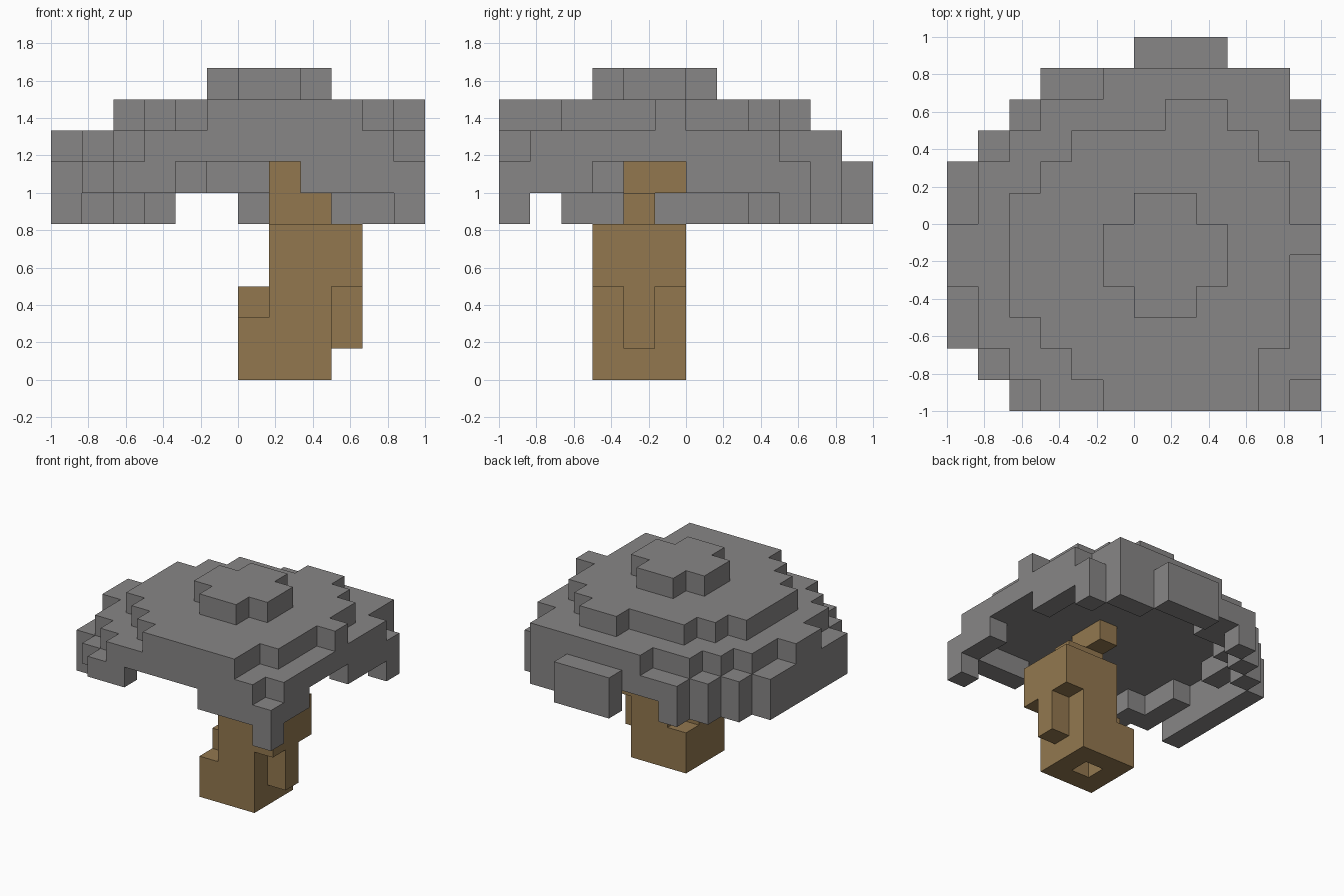
import bpy
import bmesh
from mathutils import Vector

default_cube = bpy.data.objects.get("Cube")
if default_cube:
    bpy.data.objects.remove(default_cube, do_unlink=True)

CELL = 1 / 6
HALF = 6
SIDES = [Vector(v) for v in ((1, 0, 0), (-1, 0, 0), (0, 1, 0),
                             (0, -1, 0), (0, 0, 1), (0, 0, -1))]


def make_material(name, color):
    mat = bpy.data.materials.new(name)
    mat.use_nodes = True
    mat.diffuse_color = color
    shader = mat.node_tree.nodes["Principled BSDF"]
    shader.inputs["Base Color"].default_value = color
    shader.inputs["Roughness"].default_value = 0.9
    return mat


def plan(first_row, spans):
    """Flat outline: one (first column, last column) span per row."""
    return {(column, first_row + row)
            for row, (start, end) in enumerate(spans)
            for column in range(start, end + 1)}


def block(columns, rows):
    return {(c, r) for c in range(columns[0], columns[-1] + 1)
            for r in range(rows[0], rows[-1] + 1)}


def stack(outline, *levels):
    return {(c, r, level) for c, r in outline for level in levels}


def shrink(outline):
    return {(c, r) for c, r in outline
            if {(c + 1, r), (c - 1, r), (c, r + 1), (c, r - 1)} <= outline}


def build(name, cells, occupied, material):
    """Skin the exposed sides of the cells and merge flat regions."""
    bm = bmesh.new()
    for cell in cells:
        center = Vector(cell) + Vector((0.5 - HALF, 0.5 - HALF, 0.5))
        for side in SIDES:
            if tuple(int(a + b) for a, b in zip(cell, side)) in occupied:
                continue
            u = Vector((side.y, side.z, side.x))
            v = side.cross(u)
            corners = [center + (side + a + b) / 2
                       for a, b in ((u, v), (-u, v), (-u, -v), (u, -v))]
            bm.faces.new([bm.verts.new(p * CELL) for p in corners])
    bmesh.ops.remove_doubles(bm, verts=bm.verts, dist=CELL / 100)
    bmesh.ops.dissolve_limit(bm, angle_limit=0.01, verts=bm.verts, edges=bm.edges)
    mesh = bpy.data.meshes.new(name)
    bm.to_mesh(mesh)
    bm.free()
    mesh.materials.append(material)
    obj = bpy.data.objects.new(name, mesh)
    bpy.context.collection.objects.link(obj)
    return obj


# Canopy outlines, from the widest up to the tip
wide = plan(0, [(2, 11), (1, 11)] + [(0, 11)] * 6
            + [(1, 11), (2, 11), (3, 10), (6, 8)])
shoulder = plan(0, [(3, 10), (2, 11), (1, 11), (1, 11), (0, 11), (0, 11),
                    (1, 11), (1, 11), (2, 11), (3, 10), (5, 10)])
upper = plan(0, [(5, 9), (4, 9), (3, 10), (2, 10), (2, 10), (2, 11),
                 (2, 10), (3, 10), (4, 9), (7, 8)])
tip = plan(3, [(6, 7), (5, 8), (5, 8), (6, 7)])
crown = stack(shoulder, 7) | stack(upper, 8) | stack(tip, 9)

# Hollow skirt with openings at the front and one side
skirt_ring = wide - shrink(shoulder) - block((4, 7), (0,)) - block((11,), (3, 5))
skirt = stack(skirt_ring, 6)

# Drooping lower edge
droop = (block((0,), (2, 7)) | {(1, 8), (2, 9), (3, 10)}
         | block((6, 8), (11,)) | block((9, 10), (10,)) | {(11, 9), (11, 0)})
fringe = stack(droop, 5)

# Leaning trunk with knots, a hollow foot and a broken top
trunk = (stack(block((6, 8), (3, 5)), 0, 1)
         | stack(block((7, 8), (3, 5)), 2)
         | stack(block((7, 9), (3, 5)), 3, 4)
         | stack({(9, 4)}, 1, 2) | stack({(6, 4)}, 2)
         | stack(block((7, 8), (4,)), 5)
         | stack(block((7,), (4, 5)), 6))
trunk -= stack({(7, 4)}, 0, 1, 2)

grey = make_material("canopy grey", (0.245, 0.238, 0.238, 1))
brown = make_material("trunk brown", (0.29, 0.187, 0.078, 1))
everything = crown | skirt | fringe | trunk
for part, cells, paint in (("canopy_crown", crown, grey),
                           ("canopy_skirt", skirt, grey),
                           ("canopy_fringe", fringe, grey),
                           ("trunk", trunk, brown)):
    build(part, cells, everything, paint)
